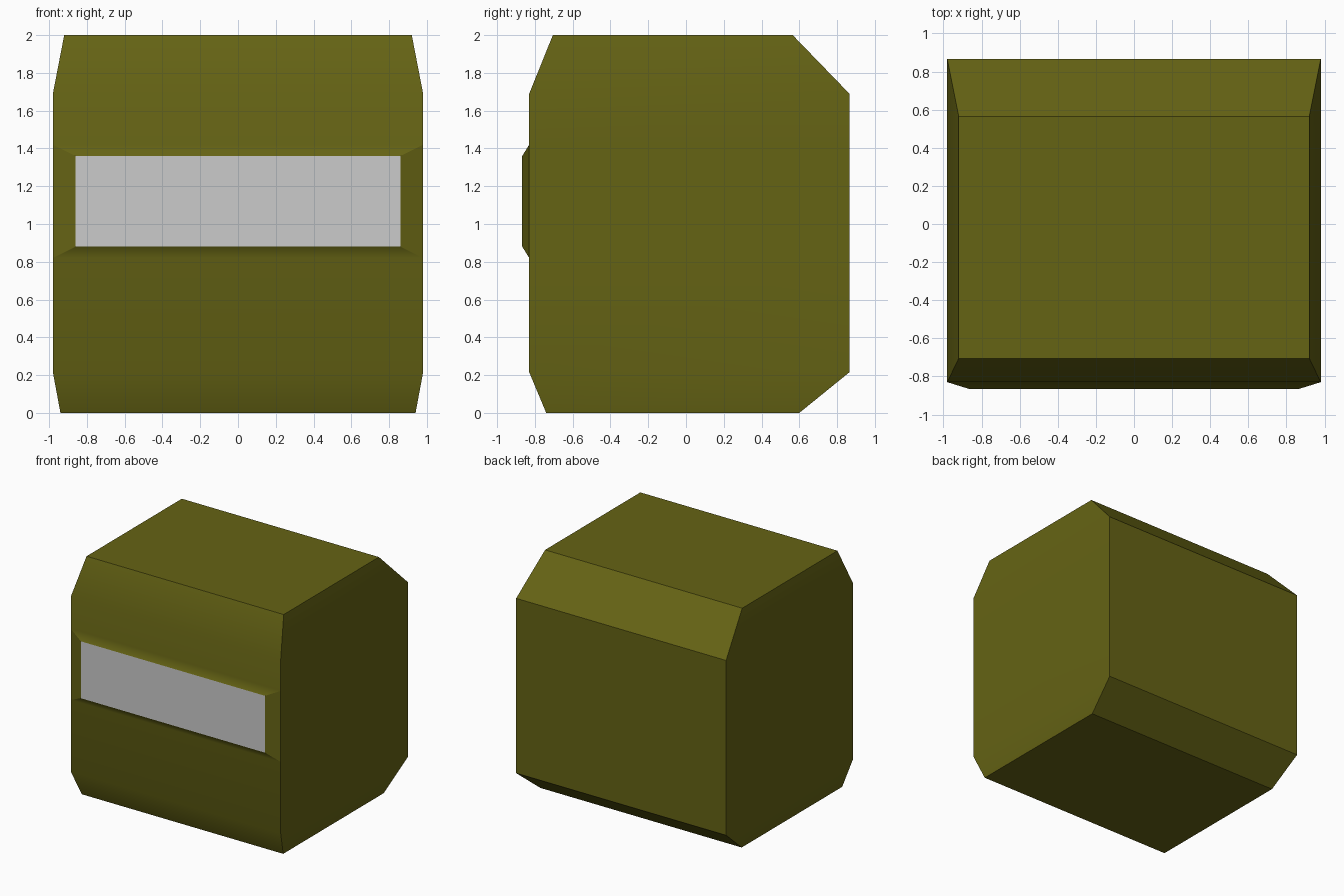
import bpy, bmesh, math
from mathutils import Vector

if "Cube" in bpy.data.objects:
    bpy.data.objects.remove(bpy.data.objects["Cube"])

olive = bpy.data.materials.new("olive")
olive.diffuse_color = (0.13, 0.125, 0.007, 1)
olive.use_nodes = True
olive.node_tree.nodes["Principled BSDF"].inputs["Base Color"].default_value = olive.diffuse_color


def add_object(name, bm, mat=None):
    mesh = bpy.data.meshes.new(name)
    bm.to_mesh(mesh)
    bm.free()
    obj = bpy.data.objects.new(name, mesh)
    bpy.context.collection.objects.link(obj)
    if mat:
        mesh.materials.append(mat)
    return obj


# Body: rectangular rings (z, half width, front y, back y) joined upwards
LEVELS = [
    (0.0, 0.94, -0.74, 0.60),
    (0.215, 0.98, -0.83, 0.865),
    (0.82, 0.98, -0.83, 0.865),
    (1.42, 0.98, -0.83, 0.865),
    (1.69, 0.98, -0.83, 0.865),
    (2.0, 0.92, -0.705, 0.565),
]
bm = bmesh.new()
rings = [[bm.verts.new(p) for p in ((-w, f, z), (w, f, z), (w, b, z), (-w, b, z))]
         for z, w, f, b in LEVELS]
bm.faces.new(rings[0][::-1])
bm.faces.new(rings[-1])
fronts = []
for low, high in zip(rings, rings[1:]):
    for i in range(4):
        j = (i + 1) % 4
        face = bm.faces.new((low[i], low[j], high[j], high[i]))
        if i == 0:
            fronts.append(face)

# Raised frame on the front, left open for the panel
raised = bmesh.ops.extrude_discrete_faces(bm, faces=[fronts[2]])["faces"][0]
for v in raised.verts:
    v.co = Vector((math.copysign(0.86, v.co.x), -0.867, 0.88 if v.co.z < 1.1 else 1.36))
corners = [v.co.copy() for v in raised.verts]
bmesh.ops.delete(bm, geom=[raised], context='FACES_ONLY')
body = add_object("body", bm, olive)

# Soft shading on the front, sharp outer edges
bpy.context.view_layer.objects.active = body
body.select_set(True)
bpy.ops.object.shade_smooth_by_angle(angle=math.radians(35))

# Grey front panel
bm = bmesh.new()
bm.faces.new([bm.verts.new(c) for c in corners])
add_object("front_panel", bm)
